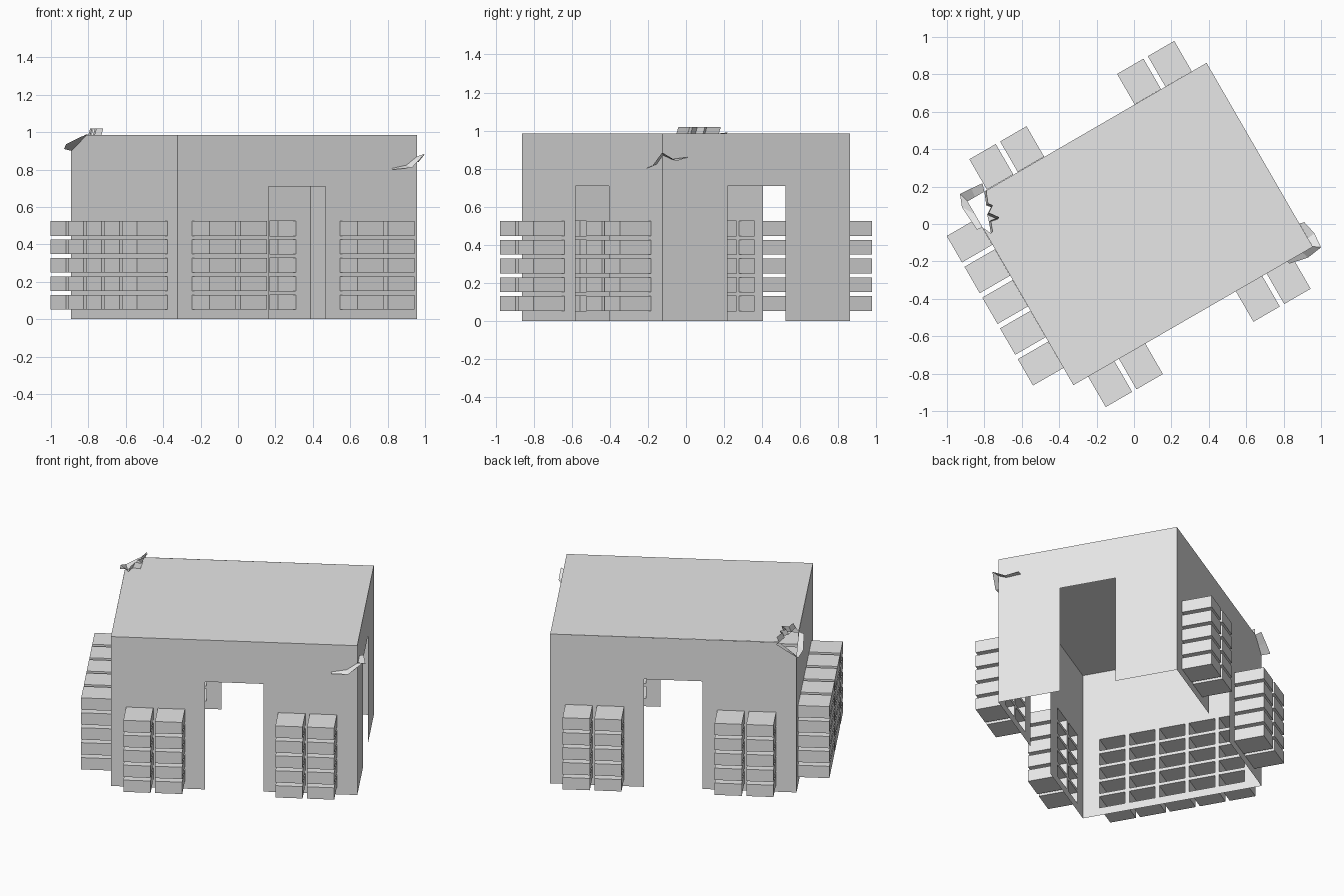
import bpy, bmesh
from math import radians
from mathutils import Matrix, Vector

cube = bpy.data.objects.get("Cube")
if cube:
    bpy.data.objects.remove(cube, do_unlink=True)

# Single grey finish
grey = bpy.data.materials.new("plain_grey")
grey.use_nodes = True
colour = (0.8, 0.8, 0.8, 1)
grey.diffuse_color = colour
grey.node_tree.nodes["Principled BSDF"].inputs["Base Color"].default_value = colour

LENGTH, WIDTH, HEIGHT = 1.478, 1.136, 0.985
CELL, PITCH, DEPTH = 0.163, 0.19, 0.188
ROWS = [(0.052 + 0.0985 * i, 0.13 + 0.0985 * i) for i in range(5)]
DOOR = (-0.176, 0.176, 0, 0.71)
PLACE = Matrix.Translation((0.032, 0, 0)) @ Matrix.Rotation(radians(30), 4, 'Z')

# Broken corner of the shell: the tear on both wall tops and down the corner
TEAR_REAR = Vector((-0.80, 0.173, HEIGHT))
TEAR_LOW = Vector((-0.89, 0.121, 0.90))
TEAR_SIDE = Vector((-0.81, -0.018, HEIGHT))


def finish(name, bm):
    mesh = bpy.data.meshes.new(name)
    bm.to_mesh(mesh)
    bm.free()
    mesh.materials.append(grey)
    obj = bpy.data.objects.new(name, mesh)
    bpy.context.collection.objects.link(obj)
    return obj


def columns(*starts):
    return [(s, s + CELL) for s in starts]


def build_wall(name, turn, span, distance, cols, has_door):
    """Thin wall with a doorway and openings into the projecting bins."""
    place = PLACE @ Matrix.Rotation(radians(turn), 4, 'Z')
    holes = [(a, b, lo, hi) for a, b in cols for lo, hi in ROWS]
    if has_door:
        holes.append(DOOR)
    xs = sorted({-span / 2, span / 2} | {x for h in holes for x in h[:2]})
    zs = sorted({0, HEIGHT} | {z for h in holes for z in h[2:]})
    bm = bmesh.new()
    for x0, x1 in zip(xs, xs[1:]):
        for z0, z1 in zip(zs, zs[1:]):
            cx, cz = (x0 + x1) / 2, (z0 + z1) / 2
            if any(a < cx < b and lo < cz < hi for a, b, lo, hi in holes):
                continue
            corners = [(x0, z0), (x1, z0), (x1, z1), (x0, z1)]
            bm.faces.new([bm.verts.new(place @ Vector((x, -distance, z)))
                          for x, z in corners])
    bmesh.ops.remove_doubles(bm, verts=bm.verts[:], dist=0.0001)
    # Tear away the broken top corner
    normal = (TEAR_REAR - TEAR_LOW).cross(TEAR_SIDE - TEAR_LOW)
    if normal.dot(Vector((TEAR_LOW.x, TEAR_LOW.y, HEIGHT)) - TEAR_LOW) < 0:
        normal.negate()
    bmesh.ops.bisect_plane(bm, geom=bm.verts[:] + bm.edges[:] + bm.faces[:],
                           plane_co=TEAR_LOW, plane_no=normal, clear_outer=True)
    finish(name + "_wall", bm)

    # Hollow bins, open towards the room
    if not cols:
        return
    bm = bmesh.new()
    for a, b in cols:
        for lo, hi in ROWS:
            centre = Vector(((a + b) / 2, -distance - DEPTH / 2, (lo + hi) / 2))
            size = Matrix.Diagonal((b - a, DEPTH, hi - lo, 1))
            bmesh.ops.create_cube(bm, size=1, matrix=Matrix.Translation(centre) @ size)
    inner = [f for f in bm.faces if f.normal.y > 0.9]
    bmesh.ops.delete(bm, geom=inner, context='FACES')
    bm.transform(place)
    finish(name + "_bins", bm)


pairs = columns(-0.648, -0.648 + PITCH, 0.264, 0.264 + PITCH)
five = columns(*[-0.461 + PITCH * i for i in range(5)])
build_wall("front", 0, LENGTH, WIDTH / 2, pairs, True)
build_wall("left", 90, WIDTH, LENGTH / 2, [], True)
build_wall("rear", 180, LENGTH, WIDTH / 2, pairs, True)
build_wall("right", 270, WIDTH, LENGTH / 2, five, False)

# Roof with a jagged tear at the broken corner
jag = [(-0.79, 0.10), (-0.765, 0.09), (-0.785, 0.05), (-0.73, 0.025),
       (-0.775, 0.01), (-0.765, -0.05)]
bm = bmesh.new()
outline = [PLACE @ Vector((x * LENGTH / 2, y * WIDTH / 2, HEIGHT))
           for x, y in ((-1, -1), (1, -1), (1, 1))]
outline += [TEAR_REAR] + [Vector((x, y, HEIGHT)) for x, y in jag] + [TEAR_SIDE]
roof = bm.faces.new([bm.verts.new(p) for p in outline])
bmesh.ops.triangulate(bm, faces=[roof])
finish("roof", bm)


def ribbon(name, inner, outer):
    bm = bmesh.new()
    a = [bm.verts.new(p) for p in inner]
    b = [bm.verts.new(p) for p in outer]
    for i in range(len(a) - 1):
        bm.faces.new((a[i], b[i], b[i + 1], a[i + 1]))
    finish(name, bm)


# Upturned flaps along the roof tear
edge = [TEAR_REAR] + [Vector((x, y, HEIGHT)) for x, y in jag]
ribbon("roof_tear_flaps", edge, [p + Vector((0.01, 0.01, 0.035)) for p in edge])

# Bent rim around the wall tear
ribbon("wall_tear_rim",
       [TEAR_REAR, (-0.85, 0.144, 0.94), TEAR_LOW, (-0.85, 0.052, 0.94), TEAR_SIDE],
       [(-0.81, 0.218, 0.99), (-0.87, 0.19, 0.95), (-0.93, 0.16, 0.91),
        (-0.92, 0.09, 0.935), (-0.84, -0.03, 0.975)])

# Peeled strip around the opposite corner
ribbon("peeled_corner_strip",
       [(0.82, -0.20, 0.806), (0.90, -0.152, 0.825), (0.955, -0.12, 0.87),
        (0.93, -0.077, 0.85), (0.885, 0.002, 0.855)],
       [(0.83, -0.212, 0.80), (0.93, -0.18, 0.81), (1.0, -0.125, 0.885),
        (0.965, -0.05, 0.84), (0.91, 0.01, 0.86)])
